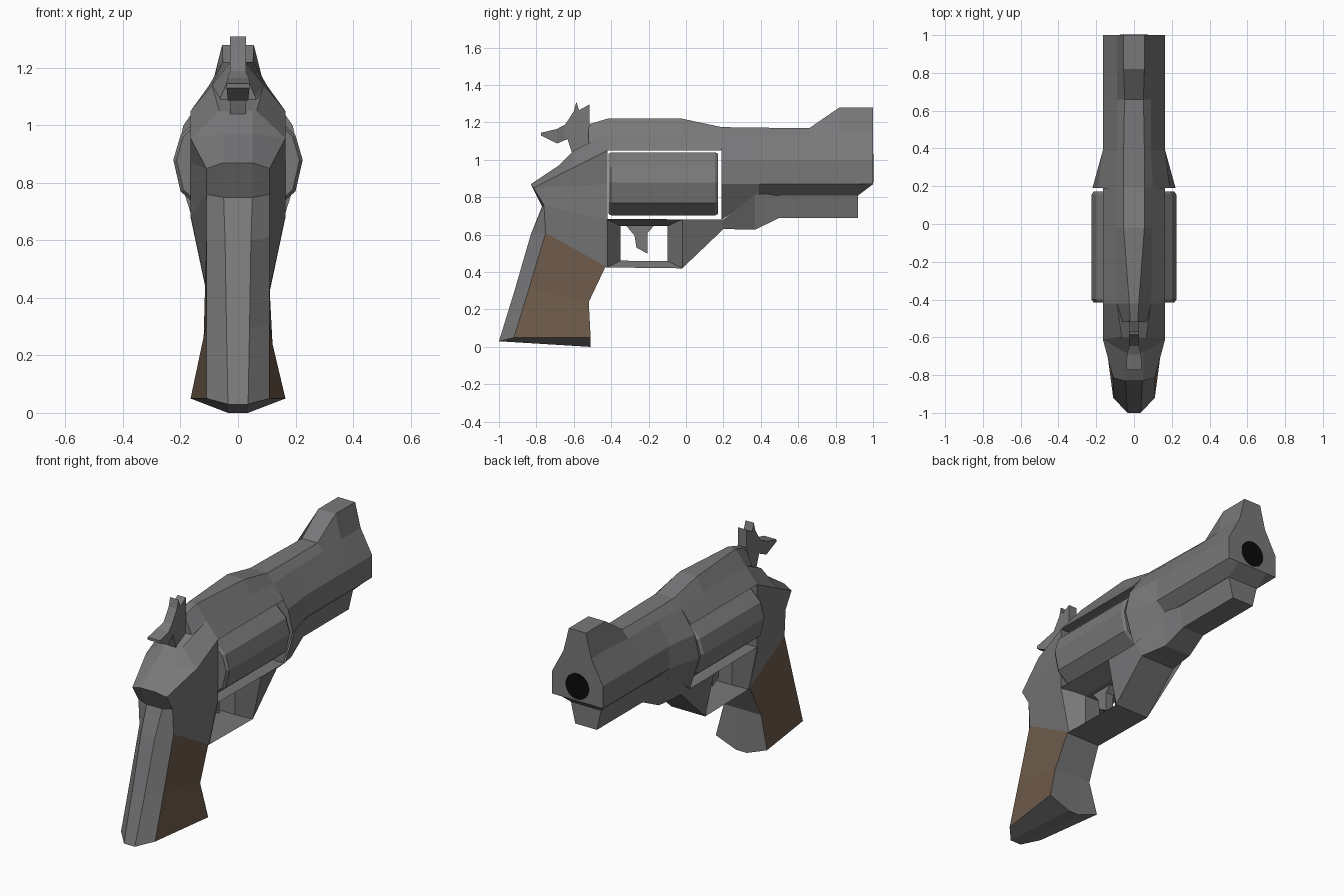
import bpy, bmesh, math
from mathutils import Matrix


def material(name, rgb):
    m = bpy.data.materials.new(name)
    m.diffuse_color = (*rgb, 1)
    return m


STEEL = material("gunmetal_grey", (0.19, 0.19, 0.195))
WOOD = material("walnut_brown", (0.155, 0.105, 0.07))
BLACK = material("bore_black", (0.003, 0.003, 0.003))


def finish(bm, name, mats):
    bmesh.ops.recalc_face_normals(bm, faces=bm.faces)
    me = bpy.data.meshes.new(name)
    bm.to_mesh(me)
    bm.free()
    for m in mats:
        me.materials.append(m)
    ob = bpy.data.objects.new(name, me)
    bpy.context.collection.objects.link(ob)
    return ob


def loft(name, rings, mats=(STEEL,)):
    """Skin mirrored half rings; each ring lists its +x points only."""
    bm = bmesh.new()
    loops, n = [], len(rings[0])
    for ring in rings:
        right = [bm.verts.new(p) for p in ring]
        left = [bm.verts.new((-x, y, z)) for x, y, z in ring]
        loops.append(right + left[::-1])
    for a, b in zip(loops, loops[1:]):
        for i in range(2 * n):
            j = (i + 1) % (2 * n)
            bm.faces.new((a[i], a[j], b[j], b[i]))
    for l in (loops[0], loops[-1]):
        if n > 2:
            bm.faces.new(l[:n])
            bm.faces.new(l[n:])
        bm.faces.new((l[0], l[n - 1], l[n], l[-1]))
    return finish(bm, name, mats)


def loft_y(name, sections):
    """Sections are (y, (x, z), (x, z), ...)."""
    return loft(name, [[(x, s[0], z) for x, z in s[1:]] for s in sections])


def plate(name, profile, half):
    """Side profile of (y, z) points, extruded across x."""
    bm = bmesh.new()
    a = [bm.verts.new((half, y, z)) for y, z in profile]
    b = [bm.verts.new((-half, y, z)) for y, z in profile]
    bm.faces.new(a)
    bm.faces.new(b[::-1])
    for i in range(len(a)):
        j = (i + 1) % len(a)
        bm.faces.new((a[i], b[i], b[j], a[j]))
    return finish(bm, name, [STEEL])


# Grip and rear frame: back centre, back edge, front edge, front centre
def grip_ring(bx, by, bz, sx, sy, sz, fx, fy, fz, cz):
    return [(bx, by, bz), (sx, sy, sz), (fx, fy, fz), (0.035, fy, cz)]


grip = loft("grip_and_rear_frame", [
    grip_ring(0.035, -1.00, 0.03, 0.11, -0.92, 0.05, 0.165, -0.51, 0.05, 0.0),
    grip_ring(0.04, -0.92, 0.29, 0.11, -0.84, 0.31, 0.12, -0.52, 0.24, 0.24),
    grip_ring(0.045, -0.83, 0.60, 0.11, -0.75, 0.61, 0.11, -0.43, 0.43, 0.43),
    grip_ring(0.05, -0.77, 0.75, 0.11, -0.76, 0.76, 0.165, -0.42, 0.68, 0.68),
    grip_ring(0.05, -0.83, 0.87, 0.11, -0.815, 0.85, 0.165, -0.42, 0.87, 0.87),
    grip_ring(0.05, -0.68, 0.97, 0.165, -0.61, 0.955, 0.165, -0.42, 1.05, 1.05),
    grip_ring(0.05, -0.60, 1.05, 0.065, -0.60, 1.05, 0.09, -0.42, 1.14, 1.14),
], (STEEL, WOOD))
for f in grip.data.polygons:
    if abs(f.normal.x) > 0.85 and f.center.z < 0.5:
        f.material_index = 1

# Top strap over the cylinder
loft_y("top_strap", [
    (-0.52, (0.02, 1.19), (0.06, 1.10), (0.06, 1.08)),
    (-0.42, (0.025, 1.22), (0.09, 1.14), (0.165, 1.05)),
    (-0.02, (0.055, 1.22), (0.10, 1.14), (0.165, 1.05)),
    (0.19, (0.055, 1.175), (0.10, 1.13), (0.165, 1.05)),
])

# Barrel with flared rear and raised front sight
side = (0.165, 1.0), (0.165, 0.87)
loft_y("barrel", [
    (0.19, (0.055, 1.175), (0.10, 1.13), (0.19, 1.0), (0.22, 0.87), (0.16, 0.68)),
    (0.39, (0.055, 1.172), (0.09, 1.13), *side, (0.10, 0.81)),
    (0.66, (0.05, 1.17), (0.09, 1.13), *side, (0.10, 0.81)),
    (0.82, (0.055, 1.28), (0.09, 1.14), *side, (0.10, 0.81)),
    (0.92, (0.055, 1.28), (0.09, 1.14), *side, (0.10, 0.81)),
    (1.0, (0.055, 1.28), (0.09, 1.14), *side, (0.10, 0.87)),
])

# Bore disc on the muzzle
bm = bmesh.new()
bmesh.ops.create_cone(bm, cap_ends=True, segments=24, radius1=0.075,
                      radius2=0.075, depth=0.006,
                      matrix=Matrix.Translation((0, 1.0, 0.955))
                      @ Matrix.Rotation(math.pi / 2, 4, 'X'))
finish(bm, "bore", [BLACK])

# Underlug running forward from the front of the trigger guard
loft_y("underlug_and_guard_front", [
    (-0.10, (0.05, 0.65), (0.05, 0.46)),
    (-0.02, (0.165, 0.68), (0.11, 0.42)),
    (0.20, (0.165, 0.68), (0.11, 0.63)),
    (0.37, (0.115, 0.815), (0.085, 0.627)),
    (0.50, (0.10, 0.82), (0.07, 0.69)),
    (0.92, (0.10, 0.82), (0.07, 0.69)),
])

# Rear of the guard, guard bar and lower frame bar
loft_y("guard_rear", [
    (-0.43, (0.165, 0.68), (0.11, 0.425)),
    (-0.42, (0.165, 0.68), (0.11, 0.425)),
    (-0.35, (0.05, 0.65), (0.05, 0.46)),
])
loft_y("guard_bar", [
    (-0.43, (0.05, 0.462), (0.11, 0.425)),
    (-0.02, (0.05, 0.457), (0.11, 0.42)),
])
loft_y("lower_frame_bar", [
    (-0.42, (0.165, 0.685), (0.05, 0.645)),
    (0.19, (0.165, 0.68), (0.05, 0.645)),
])

# Cylinder with bevelled ends
half = [(0.12, 0.165), (0.2, 0.09), (0.225, 0.005), (0.2, -0.105), (0.12, -0.172)]
loft_y("cylinder", [
    (y, *[(x * s, 0.875 + z * s) for x, z in half])
    for y, s in ((-0.415, 0.95), (-0.40, 1), (0.155, 1), (0.172, 0.95))])

# Hammer, its wider thumb spur, and the trigger
plate("hammer", [(-0.61, 1.04), (-0.635, 1.114), (-0.67, 1.16), (-0.645, 1.19),
                 (-0.60, 1.26), (-0.586, 1.31), (-0.572, 1.265), (-0.517, 1.296),
                 (-0.517, 1.19), (-0.43, 1.14), (-0.50, 1.05)], 0.027)
loft_y("hammer_spur", [
    (-0.774, (0.04, 1.145), (0.04, 1.13)),
    (-0.69, (0.038, 1.165), (0.035, 1.087)),
    (-0.625, (0.02, 1.20), (0.02, 1.115)),
])
plate("trigger", [(-0.33, 0.66), (-0.275, 0.595), (-0.265, 0.53), (-0.207, 0.50),
                  (-0.205, 0.61), (-0.16, 0.66)], 0.025)
